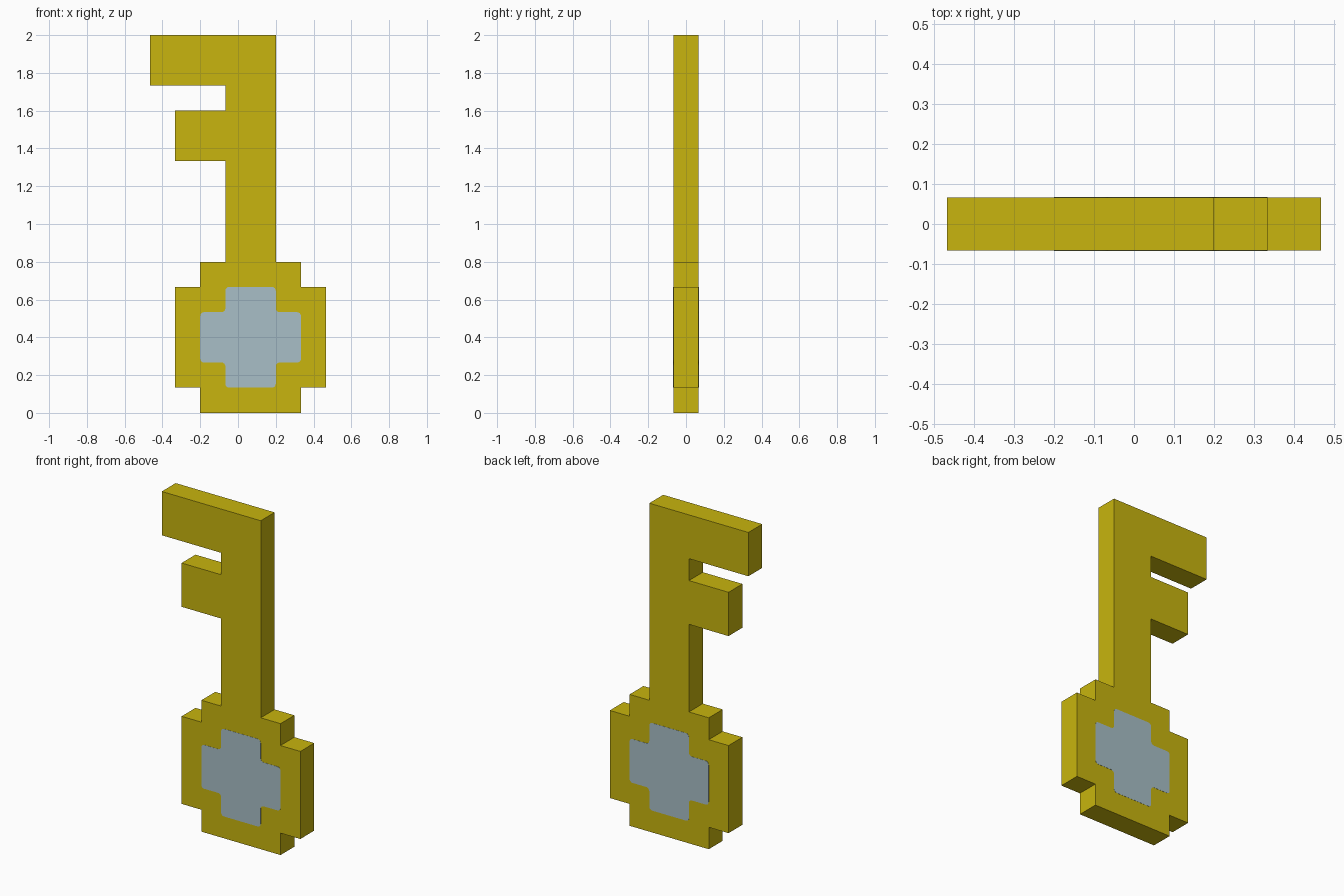
import bpy
import bmesh

UNIT = 2 / 15          # side of one square of the stepped design
HALF_DEPTH = UNIT / 2

if "Cube" in bpy.data.objects:
    bpy.data.objects.remove(bpy.data.objects["Cube"], do_unlink=True)


def make_material(name, red, green, blue):
    colour = (red, green, blue, 1)
    material = bpy.data.materials.new(name)
    material.use_nodes = True
    material.diffuse_color = colour
    shader = next(n for n in material.node_tree.nodes if n.type == "BSDF_PRINCIPLED")
    shader.inputs["Base Color"].default_value = colour
    return material


def make_slab(name, outline, half_depth, material, rounding=0):
    """Extrude an outline, given in design squares (x, z), along y."""
    bm = bmesh.new()
    corners = [bm.verts.new((x * UNIT, -half_depth, z * UNIT)) for x, z in outline]
    bm.faces.new(corners)
    if rounding:
        bmesh.ops.bevel(bm, geom=corners, offset=rounding, segments=4,
                        profile=0.5, affect="VERTICES")
    extruded = bmesh.ops.extrude_face_region(bm, geom=bm.faces[:])
    moved = [v for v in extruded["geom"] if isinstance(v, bmesh.types.BMVert)]
    bmesh.ops.translate(bm, verts=moved, vec=(0, 2 * half_depth, 0))
    # close the front if the extrusion consumed the first face
    rim = [e for e in bm.edges if e.is_boundary]
    if rim:
        bmesh.ops.contextual_create(bm, geom=rim)
    bmesh.ops.recalc_face_normals(bm, faces=bm.faces[:])
    mesh = bpy.data.meshes.new(name)
    bm.to_mesh(mesh)
    bm.free()
    mesh.materials.append(material)
    slab = bpy.data.objects.new(name, mesh)
    bpy.context.collection.objects.link(slab)
    return slab


gold = make_material("gold", 0.578, 0.462, 0.0044)
pale_blue = make_material("pale blue", 0.392, 0.521, 0.571)

# Key body: stepped bow, shaft and two teeth in one outline
bow_right = [(-1.5, 0), (2.5, 0), (2.5, 1), (3.5, 1), (3.5, 5), (2.5, 5), (2.5, 6)]
shaft_and_teeth = [(1.5, 6), (1.5, 15), (-3.5, 15), (-3.5, 13), (-.5, 13),
                   (-.5, 12), (-2.5, 12), (-2.5, 10), (-.5, 10), (-.5, 6)]
bow_left = [(-1.5, 6), (-1.5, 5), (-2.5, 5), (-2.5, 1), (-1.5, 1)]
make_slab("key_body", bow_right + shaft_and_teeth + bow_left, HALF_DEPTH, gold)

# Gem: rounded cross showing on both faces of the bow
quarter = [(2, -1), (2, 1), (1, 1)]
cross = []
for turn in range(4):
    cross += quarter
    quarter = [(-z, x) for x, z in quarter]
gem_outline = [(x + 0.5, z + 3) for x, z in cross]
make_slab("bow_gem", gem_outline, HALF_DEPTH + 0.001, pale_blue, rounding=0.02)
